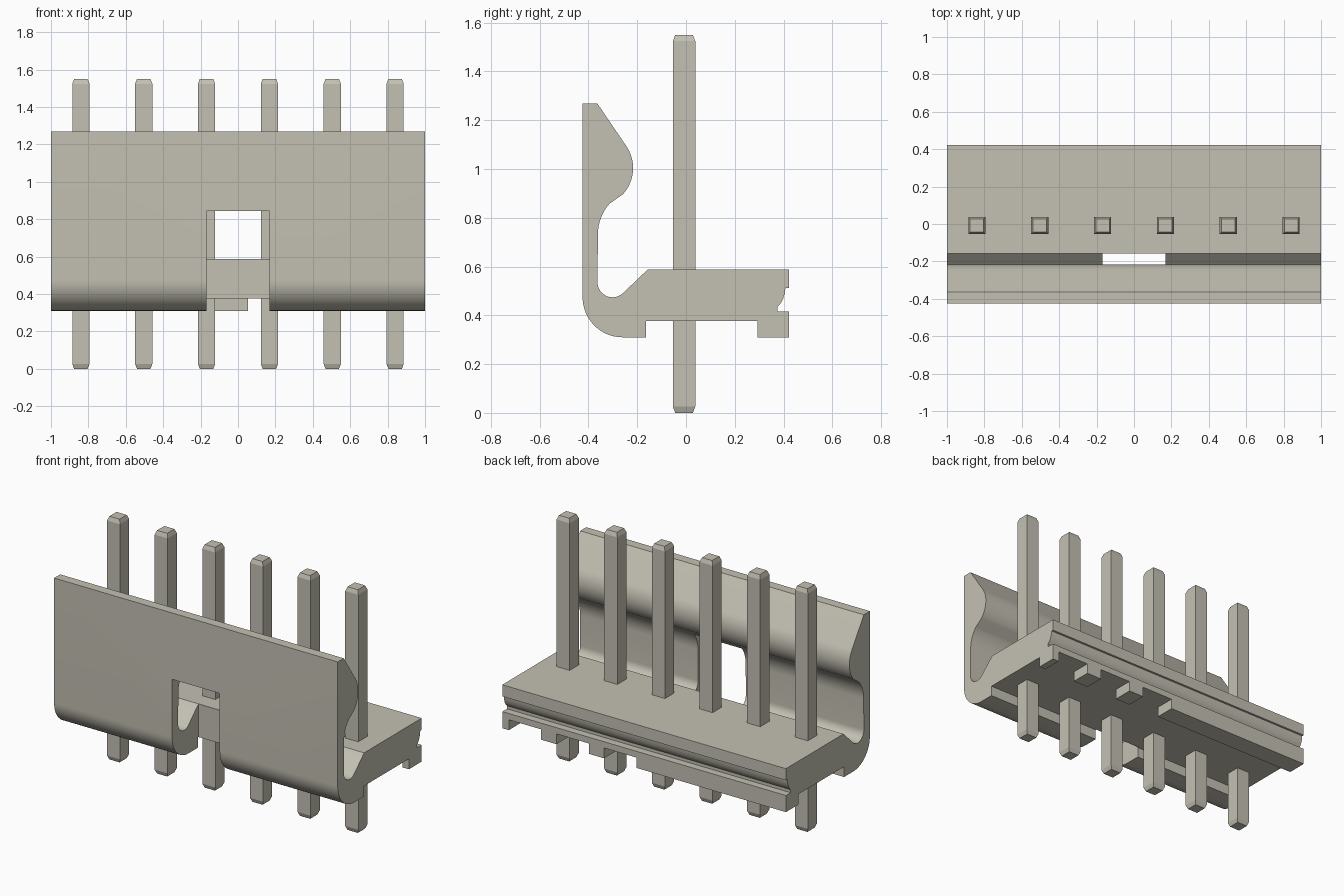
import bpy, bmesh, math

cube = bpy.data.objects.get("Cube")
if cube:
    bpy.data.objects.remove(cube, do_unlink=True)

mat = bpy.data.materials.new("warm grey plastic")
mat.use_nodes = True
COLOUR = (0.55, 0.53, 0.45, 1)
mat.diffuse_color = COLOUR
mat.node_tree.nodes["Principled BSDF"].inputs["Base Color"].default_value = COLOUR


def arc(cy, cz, r, a0, a1, n=16):
    """Points on an arc in the side plane, angles in degrees."""
    angles = [math.radians(a0 + (a1 - a0) * i / n) for i in range(n + 1)]
    return [(cy + r * math.cos(a), cz + r * math.sin(a)) for a in angles]


def loft(name, rings):
    """Closed solid through matching rings of 3D points."""
    bm = bmesh.new()
    loops = [[bm.verts.new(p) for p in ring] for ring in rings]
    for a, b in zip(loops, loops[1:]):
        for i in range(len(a)):
            j = (i + 1) % len(a)
            bm.faces.new((a[i], a[j], b[j], b[i]))
    bm.faces.new(loops[0][::-1])
    bm.faces.new(loops[-1])
    bmesh.ops.recalc_face_normals(bm, faces=bm.faces)
    mesh = bpy.data.meshes.new(name)
    bm.to_mesh(mesh)
    bm.free()
    mesh.materials.append(mat)
    obj = bpy.data.objects.new(name, mesh)
    bpy.context.collection.objects.link(obj)
    return obj


def extrude_x(name, profile, x0, x1):
    return loft(name, [[(x, y, z) for y, z in profile] for x in (x0, x1)])


def cut_box(target, x0, x1, y0, y1, z0, z1):
    """Subtract a box from the target and discard the cutter."""
    cutter = extrude_x("cutter", [(y0, z0), (y1, z0), (y1, z1), (y0, z1)], x0, x1)
    cutter.hide_render = True
    mod = target.modifiers.new("cut", 'BOOLEAN')
    mod.operation = 'DIFFERENCE'
    mod.solver = 'EXACT'
    mod.object = cutter
    bpy.context.view_layer.objects.active = target
    bpy.ops.object.modifier_apply(modifier=mod.name)
    bpy.data.objects.remove(cutter, do_unlink=True)


# Housing: base block with a curved locking wall at the front
profile = [(-0.424, 1.268), (-0.363, 1.268)]
profile += arc(-0.377, 1.004, 0.16, 34, -42)           # locking bulge
profile += arc(-0.174, 0.733, 0.187, 138, 180)         # hollow below the bulge
profile += arc(-0.301, 0.536, 0.062, 180, 315)         # inner channel
profile += [(-0.158, 0.587), (0.422, 0.587), (0.422, 0.513), (0.408, 0.513)]
profile += [(0.405, 0.49), (0.398, 0.467), (0.388, 0.449), (0.375, 0.435)]  # rear groove
profile += [(0.375, 0.416), (0.422, 0.416), (0.422, 0.31), (0.293, 0.31),
            (0.293, 0.376), (-0.164, 0.376), (-0.164, 0.31)]
profile += arc(-0.26, 0.474, 0.164, 270, 180)          # rounded lower front
housing = extrude_x("housing", profile, -1, 1)

# Window through the wall, and notches in the rear foot on the left half
cut_box(housing, -0.168, 0.168, -0.6, -0.159, 0.2, 0.845)
PITCH = 0.336
for i in range(3):
    x = PITCH * (i + 0.5)
    cut_box(housing, x - 0.114, x + 0.114, 0.25, 0.6, 0.2, 0.376)

bpy.ops.object.select_all(action='DESELECT')
housing.select_set(True)
bpy.context.view_layer.objects.active = housing
bpy.ops.object.shade_smooth_by_angle(angle=math.radians(20))

# Six square pins with chamfered ends
for i in range(6):
    cx, cy = PITCH * (i - 2.5), -0.008
    rings = []
    for z, h in ((0, 0.036), (0.026, 0.046), (1.524, 0.046), (1.55, 0.036)):
        rings.append([(cx + sx * h, cy + sy * h, z)
                      for sx, sy in ((-1, -1), (1, -1), (1, 1), (-1, 1))])
    loft(f"pin_{i + 1}", rings)
